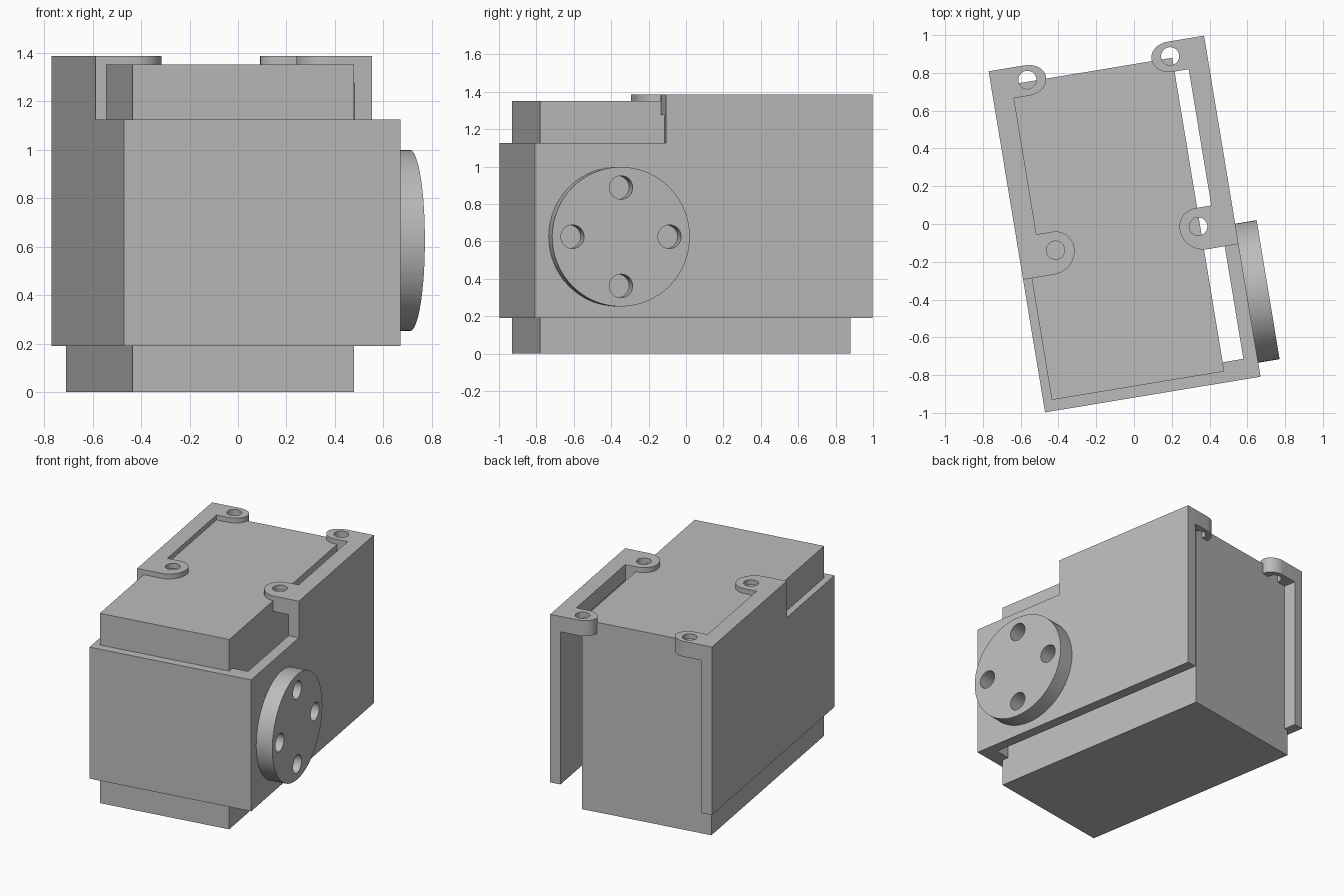
import bpy, bmesh
from math import sin, cos, pi, radians
from mathutils import Matrix

cube = bpy.data.objects.get("Cube")
if cube:
    bpy.data.objects.remove(cube, do_unlink=True)

GREY = (0.5, 0.5, 0.5, 1)
mat = bpy.data.materials.new("plain grey")
mat.use_nodes = True
mat.diffuse_color = GREY
mat.node_tree.nodes["Principled BSDF"].inputs["Base Color"].default_value = GREY

# The whole assembly stands turned about the vertical
PLACE = Matrix.Translation((-0.05, 0, 0)) @ Matrix.Rotation(radians(9.4), 4, 'Z')


def prism(name, pts, lo, hi, axis='z'):
    """Extrude a 2D outline along z (outline in x, y) or along x (outline in y, z)."""
    def place(p, h):
        return (p[0], p[1], h) if axis == 'z' else (h, p[0], p[1])
    bm = bmesh.new()
    rings = [[bm.verts.new(place(p, h)) for p in pts] for h in (lo, hi)]
    for ring in rings:
        bm.faces.new(ring)
    n = len(pts)
    for i in range(n):
        j = (i + 1) % n
        bm.faces.new((rings[0][i], rings[0][j], rings[1][j], rings[1][i]))
    bmesh.ops.recalc_face_normals(bm, faces=bm.faces)
    mesh = bpy.data.meshes.new(name)
    bm.to_mesh(mesh)
    bm.free()
    mesh.materials.append(mat)
    ob = bpy.data.objects.new(name, mesh)
    bpy.context.collection.objects.link(ob)
    ob.matrix_world = PLACE
    return ob


def rect(x0, x1, y0, y1):
    return [(x0, y0), (x1, y0), (x1, y1), (x0, y1)]


def arc(cx, cy, rx, ry, a0, a1, n):
    steps = [radians(a0 + (a1 - a0) * i / n) for i in range(n + 1)]
    return [(cx + rx * cos(a), cy + ry * sin(a)) for a in steps]


def circle(cx, cy, r, n):
    return arc(cx, cy, r, r, 0, 360 - 360 / n, n - 1)


def drill(ob, cutters):
    """Cut each helper out of the part, then remove the helpers."""
    bpy.context.view_layer.objects.active = ob
    for c in cutters:
        c.hide_render = True
        mod = ob.modifiers.new("hole", 'BOOLEAN')
        mod.operation, mod.object, mod.solver = 'DIFFERENCE', c, 'EXACT'
        bpy.ops.object.modifier_apply(modifier=mod.name)
        bpy.data.objects.remove(c, do_unlink=True)


def smooth(ob):
    bpy.ops.object.select_all(action='DESELECT')
    ob.select_set(True)
    bpy.context.view_layer.objects.active = ob
    bpy.ops.object.shade_smooth_by_angle(angle=radians(30))


# Inner body block
prism("body_block", rect(-0.532, 0.393, -0.856, 0.827), 0, 1.35)

# Bracket: front plate and stepped side plates
OUT, WALL, LIP = 0.578, 0.504, 0.469
BACK, STEP = 0.915, -0.203
LOW, MID, TOP = 0.19, 1.125, 1.385
prism("front_plate", rect(-WALL, WALL, -BACK, -0.807), LOW, MID)
side = [(-BACK, LOW), (BACK, LOW), (BACK, TOP), (STEP, TOP), (STEP, MID), (-BACK, MID)]

# Top flanges with rounded screw tabs
HOLE_X, BACK_Y, FRONT_Y = 0.383, 0.837, -0.077
flange = [(WALL, STEP), (WALL, BACK)]
flange += arc(HOLE_X, BACK_Y, 0.1, BACK - BACK_Y, 90, 180, 10)
flange += arc(HOLE_X, BACK_Y, 0.1, 0.084, 180, 270, 10)[1:]
flange += [(LIP, 0.753), (LIP, 0.022)]
flange += arc(HOLE_X, FRONT_Y, 0.1, 0.099, 90, 180, 10)
flange += arc(HOLE_X + 0.026, FRONT_Y, 0.126, FRONT_Y - STEP, 180, 270, 10)[1:]

for label, s in (("left", 1), ("right", -1)):
    prism(label + "_side_plate", side, s * WALL, s * OUT, 'x')
    tab = prism(label + "_top_flange", [(s * x, y) for x, y in flange], 1.275, TOP)
    drill(tab, [prism("hole_cutter", circle(s * HOLE_X, y, 0.048, 32), 1.2, 1.5)
                for y in (BACK_Y, FRONT_Y)])
    smooth(tab)

# Round output disc with four holes
DY, DZ = -0.467, 0.625
disc = prism("output_disc", circle(DY, DZ, 0.373, 64), OUT, 0.693, 'x')
drill(disc, [prism("hole_cutter",
                   circle(DY + 0.263 * cos(k * pi / 2), DZ + 0.263 * sin(k * pi / 2), 0.063, 32),
                   0.5, 0.8, 'x') for k in range(4)])
smooth(disc)
